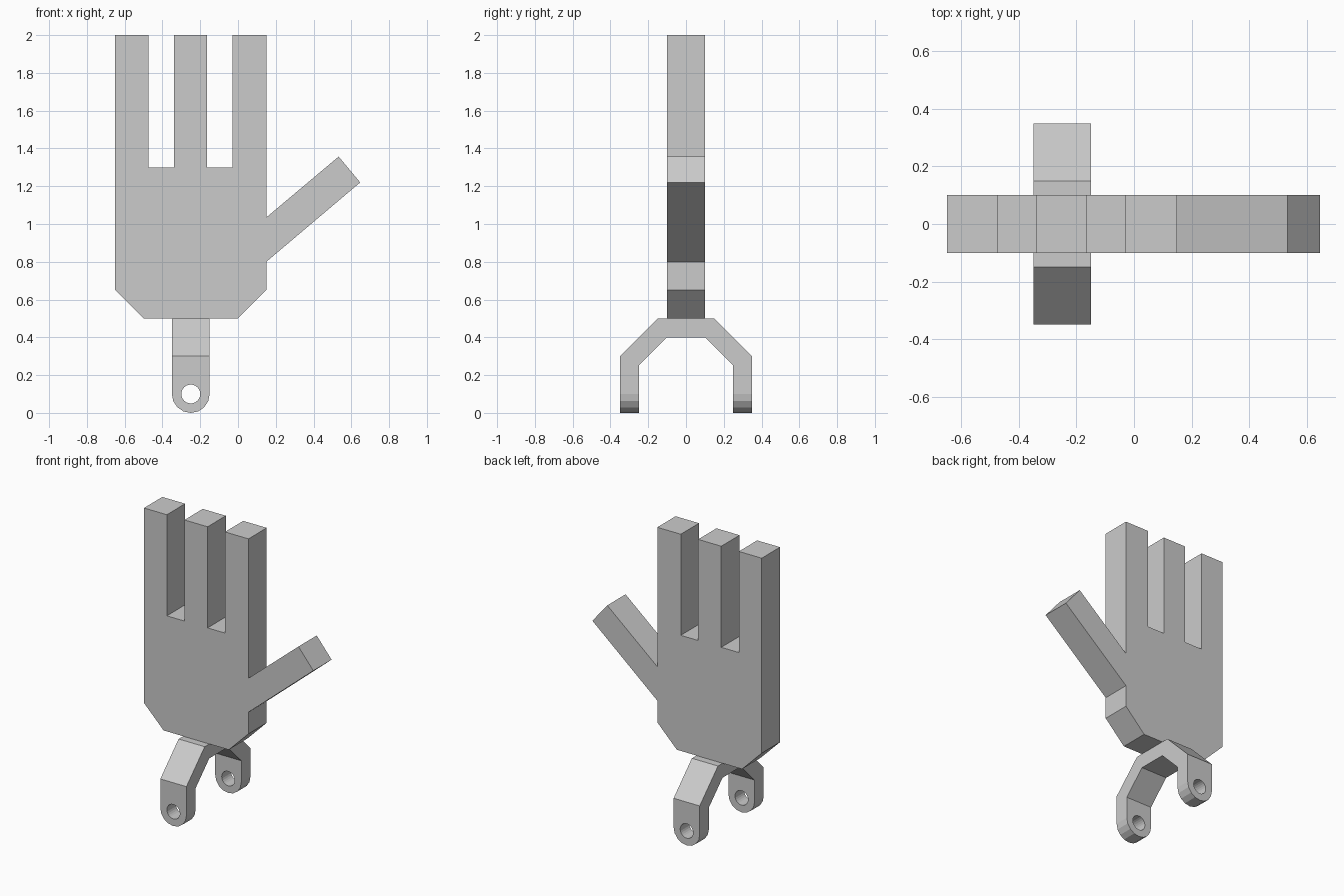
import bpy, bmesh, math

if "Cube" in bpy.data.objects:
    bpy.data.objects.remove(bpy.data.objects["Cube"])


def extrude(name, points, plane, lo, hi):
    """Solid from a closed profile in plane 'xz' or 'yz', spanning lo..hi on the other axis."""
    def at(p, d):
        return (p[0], d, p[1]) if plane == "xz" else (d, p[0], p[1])
    bm = bmesh.new()
    face = bm.faces.new([bm.verts.new(at(p, lo)) for p in points])
    new = bmesh.ops.extrude_face_region(bm, geom=[face], use_keep_orig=True)["geom"]
    step = (0, hi - lo, 0) if plane == "xz" else (hi - lo, 0, 0)
    bmesh.ops.translate(bm, vec=step, verts=[v for v in new if isinstance(v, bmesh.types.BMVert)])
    bmesh.ops.recalc_face_normals(bm, faces=bm.faces)
    mesh = bpy.data.meshes.new(name)
    bm.to_mesh(mesh)
    bm.free()
    ob = bpy.data.objects.new(name, mesh)
    bpy.context.collection.objects.link(ob)
    return ob


def cut(ob, cutter, operation):
    mod = ob.modifiers.new(operation.title(), "BOOLEAN")
    mod.operation, mod.object, mod.solver = operation, cutter, "EXACT"
    bpy.context.view_layer.objects.active = ob
    bpy.ops.object.modifier_apply(modifier=mod.name)
    bpy.data.objects.remove(cutter)


def arc(r, start, end, n):
    angles = [math.radians(start + (end - start) * i / n) for i in range(n + 1)]
    return [(-0.25 + r * math.cos(a), 0.1 + r * math.sin(a)) for a in angles]


# Flat hand: palm, thumb, then three fingers
outline = [(-0.65, 0.65), (-0.5, 0.5), (0, 0.5), (0.15, 0.65), (0.15, 0.8),
           (0.647, 1.22), (0.533, 1.357), (0.15, 1.035)]
for left, right in ((-0.03, 0.15), (-0.34, -0.163), (-0.65, -0.475)):
    if right < 0:
        outline.append((right, 1.3))
    outline += [(right, 2), (left, 2)]
    if left > -0.6:
        outline.append((left, 1.3))
extrude("hand", outline, "xz", -0.1, 0.1)

# Forked mounting bracket below the wrist
half = [(0.15, 0.5), (0.35, 0.3), (0.35, -0.1), (0.25, -0.1), (0.25, 0.25), (0.1, 0.4)]
profile = half + [(-y, z) for y, z in reversed(half)]
bracket = extrude("wrist_bracket", profile, "yz", -0.45, -0.05)

# Rounded lug ends and pin holes
tab = extrude("tab_shape", [(-0.15, 0.6), (-0.35, 0.6)] + arc(0.1, 180, 360, 8), "xz", -0.5, 0.5)
cut(bracket, tab, "INTERSECT")
pin = extrude("pin_hole", arc(0.05, 0, 345, 23), "xz", -0.5, 0.5)
cut(bracket, pin, "DIFFERENCE")
